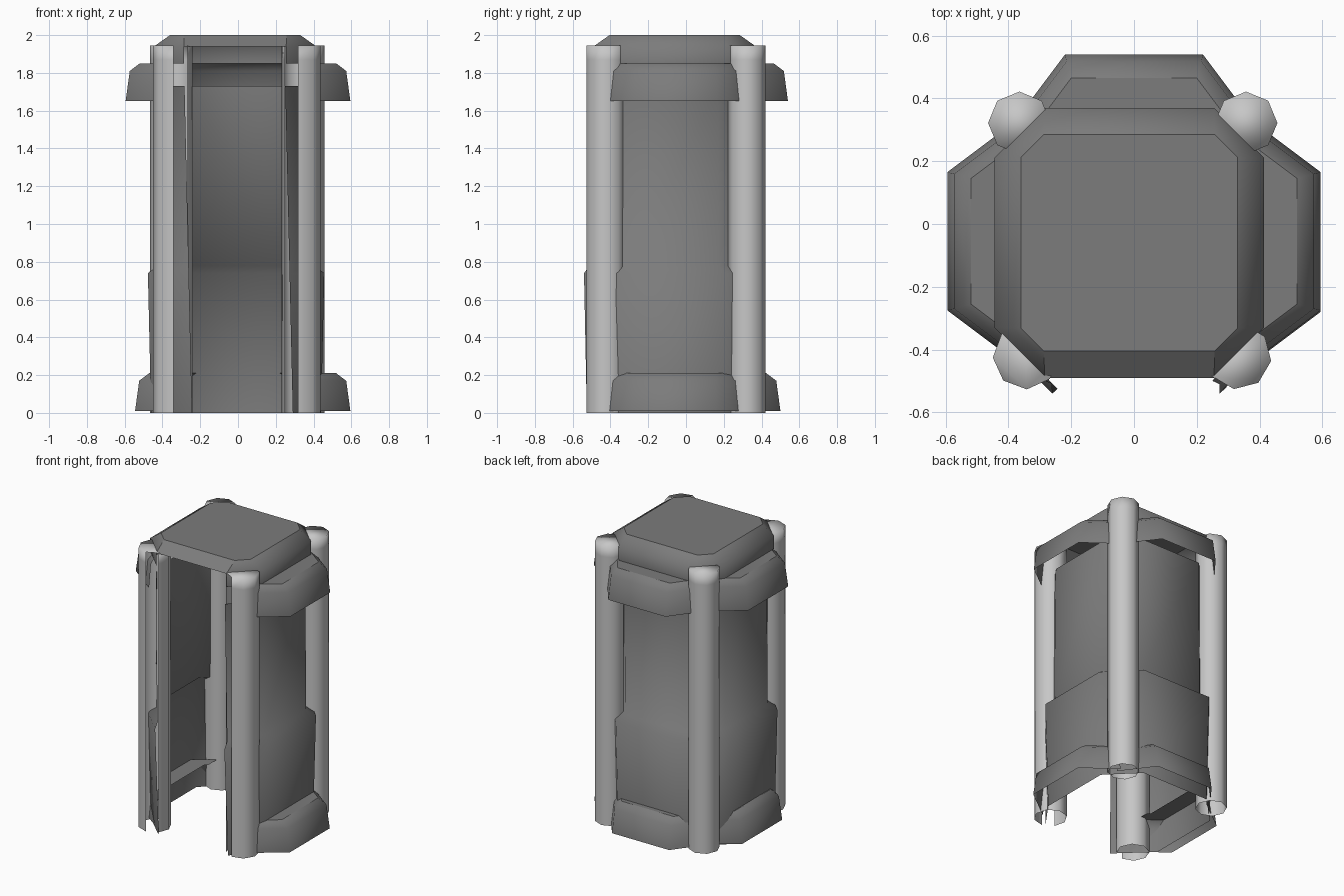
import bpy
import math
from mathutils import Matrix, Vector

old = bpy.data.objects.get("Cube")
if old:
    bpy.data.objects.remove(old, do_unlink=True)


def make_material(name, value):
    mat = bpy.data.materials.new(name)
    mat.use_nodes = True
    color = (value, value, value, 1)
    mat.diffuse_color = color
    mat.node_tree.nodes["Principled BSDF"].inputs["Base Color"].default_value = color
    return mat


dark_grey = make_material("dark grey metal", 0.2)
light_grey = make_material("light grey metal", 0.57)


def loft(name, rows, mat, closed=False, cap=False, place=Matrix(), angle=65):
    """Skin a stack of equal point rows, listed from the bottom up."""
    n = len(rows[0])
    verts = [place @ Vector(p) for row in rows for p in row]
    faces = []
    for i in range(len(rows) - 1):
        for j in range(n if closed else n - 1):
            k = (j + 1) % n
            faces.append((i * n + j, i * n + k, (i + 1) * n + k, (i + 1) * n + j))
    if cap:
        faces.append(tuple(range((len(rows) - 1) * n, len(rows) * n)))
    mesh = bpy.data.meshes.new(name)
    mesh.from_pydata(verts, [], faces)
    mesh.materials.append(mat)
    obj = bpy.data.objects.new(name, mesh)
    bpy.context.collection.objects.link(obj)
    bpy.ops.object.select_all(action="DESELECT")
    obj.select_set(True)
    bpy.context.view_layer.objects.active = obj
    bpy.ops.object.shade_smooth_by_angle(angle=math.radians(angle))


def octagon(h, w, z):
    """Chamfered square, starting and ending at the front side."""
    return [(w, -h, z), (h, -w, z), (h, w, z), (w, h, z),
            (-w, h, z), (-h, w, z), (-h, -w, z), (-w, -h, z)]


def wall_row(h, w, z, front_y):
    """Octagon whose front edges lean sideways along the door opening."""
    row = octagon(h, w, z)
    lean = 0.04 * (1 - z / 1.73)
    row[0] = (0.26 + lean, front_y, z)
    row[-1] = (-0.273 + lean, front_y, z)
    return row


# Wall shell, open at the front, with a wider lower skirt
wall_levels = [(0.45, 0.258, 0, -0.465), (0.467, 0.265, 0.74, -0.48),
               (0.413, 0.233, 0.78, -0.45), (0.41, 0.23, 1.73, -0.44)]
loft("wall_shell", [wall_row(*lv) for lv in wall_levels], dark_grey,
     place=Matrix.Translation((-0.01, -0.06, 0)))

# Roof: flat top, sloped rim, and a skirt left open above the door
roof_place = Matrix.Translation((-0.015, -0.06, 0))
roof = [octagon(0.43, 0.27, 1.85), octagon(0.43, 0.27, 1.94), octagon(0.345, 0.272, 2)]
loft("roof_top", roof[2:], dark_grey, cap=True, place=roof_place)
loft("roof_rim", roof, dark_grey, place=roof_place)
loft("roof_front_slope", [[row[-1], row[0]] for row in roof[1:]], dark_grey,
     place=roof_place)


# Hollow corner pillars; the front ones lack one facet beside the door
def pillar(name, x, y, radius, start, closed):
    rows = []
    for z in (0, 1.87, 1.945):
        angles = [math.radians(start + 45 * i) for i in range(8)]
        rows.append([(radius * math.cos(a), radius * math.sin(a), z) for a in angles])
    loft(name, rows, light_grey, closed=closed, cap=True,
         place=Matrix.Translation((x, y, 0)), angle=180)


pillar("front_pillar_left", 0.333, -0.422, 0.105, 262, False)
pillar("front_pillar_right", -0.345, -0.422, 0.105, 317, False)
pillar("back_pillar_left", 0.357, 0.322, 0.1, 0, True)
pillar("back_pillar_right", -0.365, 0.322, 0.1, 0, True)


# Bumper bands around the sides and back
def band(name, z, turn, offset):
    rows = []
    inner = 0.38
    for h, w, dz in ((0.595, 0.22, 0), (0.573, 0.215, 0.16),
                     (0.52, 0.2, 0.2), (0.4, 0.19, 0.2)):
        end = w + (h - inner) * 0.75
        rows.append([(inner, -end, z + dz), (h, -w, z + dz),
                     (h, w, z + dz), (inner, end, z + dz)])
    place = Matrix.Translation((*offset, 0)) @ Matrix.Rotation(math.radians(turn), 4, "Z")
    loft(name, rows[:3], dark_grey, place=place)
    loft(name + "_top", rows[2:], dark_grey, place=place)


band("upper_band_left", 1.65, 0, (0, -0.055))
band("upper_band_back", 1.65, 90, (0, -0.055))
band("upper_band_right", 1.65, 180, (0, -0.055))
band("lower_band_left", 0.01, 0, (0, -0.06))
band("lower_band_back", 0.01, 90, (0, -0.095))
band("lower_band_right", 0.01, 180, (0.05, -0.06))
